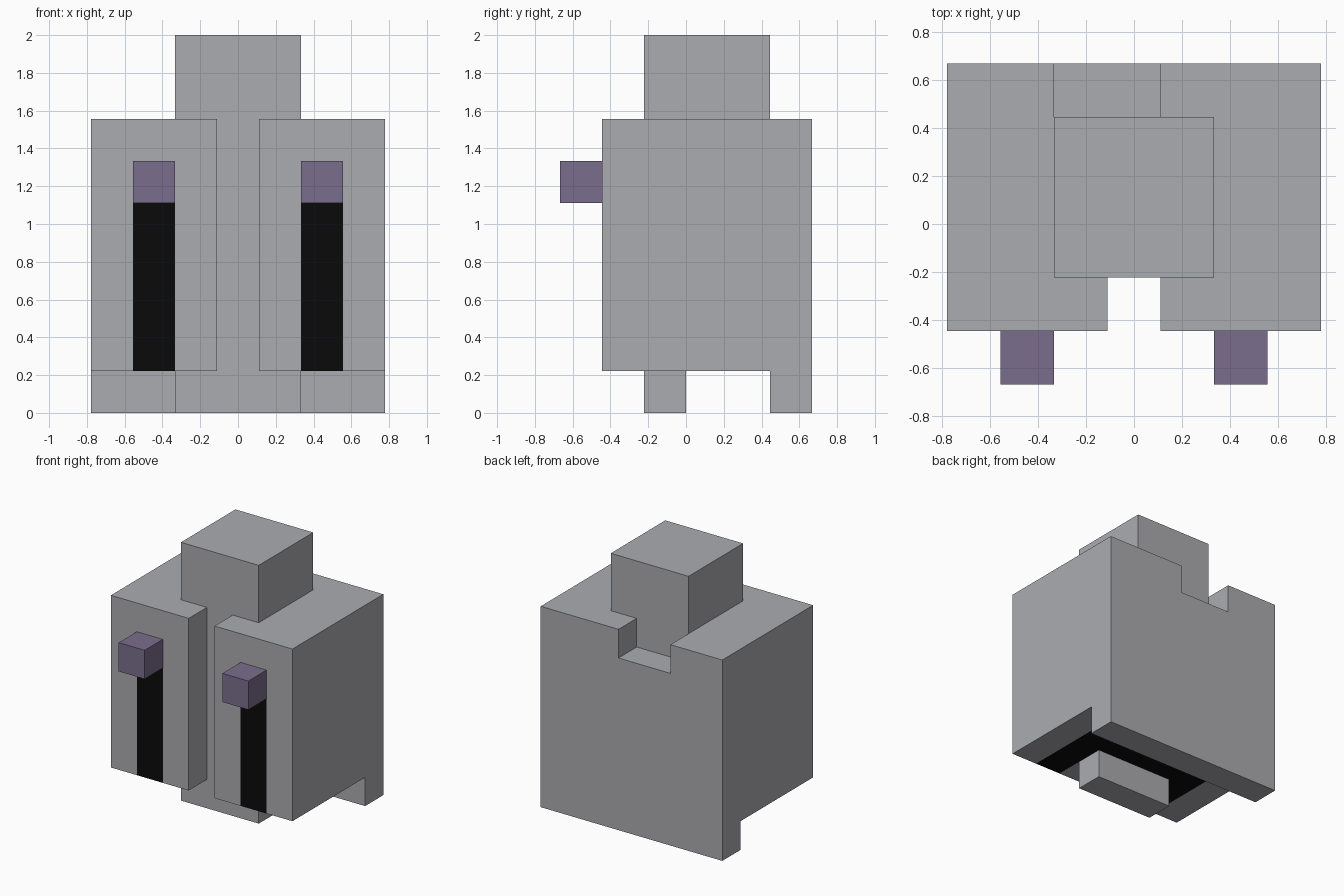
import bpy, bmesh
from mathutils import Vector

if "Cube" in bpy.data.objects:
    bpy.data.objects.remove(bpy.data.objects["Cube"], do_unlink=True)

U = 2 / 9  # one block unit


def material(name, rgb):
    m = bpy.data.materials.new(name)
    m.use_nodes = True
    m.diffuse_color = (*rgb, 1)
    bsdf = m.node_tree.nodes["Principled BSDF"]
    bsdf.inputs["Base Color"].default_value = (*rgb, 1)
    bsdf.inputs["Roughness"].default_value = 0.9
    return m


GREY = material("stone grey", (0.41, 0.413, 0.434))
BLACK = material("black", (0.003, 0.003, 0.003))
PURPLE = material("dusty purple", (0.195, 0.155, 0.262))


def prism(name, plan, z0, z1, *mats):
    """Extrude a plan outline, given in block units, from z0 to z1."""
    bm = bmesh.new()
    base = bm.faces.new([bm.verts.new((x * U, y * U, z0 * U)) for x, y in plan])
    ext = bmesh.ops.extrude_face_region(bm, geom=[base], use_keep_orig=True)
    top = [v for v in ext["geom"] if isinstance(v, bmesh.types.BMVert)]
    bmesh.ops.translate(bm, verts=top, vec=(0, 0, (z1 - z0) * U))
    bmesh.ops.recalc_face_normals(bm, faces=bm.faces)
    me = bpy.data.meshes.new(name)
    bm.to_mesh(me)
    bm.free()
    for m in mats:
        me.materials.append(m)
    ob = bpy.data.objects.new(name, me)
    bpy.context.collection.objects.link(ob)
    return ob


def box(name, x, y, z, *mats):
    plan = [(x[0], y[0]), (x[1], y[0]), (x[1], y[1]), (x[0], y[1])]
    return prism(name, plan, *z, *mats)


# Torso: wide block with a slot down the front
right_half = [(-0.5, -1), (-0.5, -2), (-3.5, -2), (-3.5, 3)]
left_half = [(-x, y) for x, y in reversed(right_half)]
torso = prism("torso", right_half + left_half, 1, 7, GREY, BLACK)

# Notch in the top rear edge
cutter = box("notch_cutter", (-1.5, 0.5), (2, 4), (6, 8))
cutter.hide_render = True
cut = torso.modifiers.new("notch", "BOOLEAN")
cut.operation, cut.solver, cut.object = "DIFFERENCE", "EXACT", cutter
bpy.context.view_layer.objects.active = torso
bpy.ops.object.modifier_apply(modifier=cut.name)
bpy.data.objects.remove(cutter, do_unlink=True)

# Cut the torso faces along the borders of the black areas
bm = bmesh.new()
bm.from_mesh(torso.data)
planes = [((x, 0, 0), (1, 0, 0)) for x in (-2.5, -1.5, 1.5, 2.5)]
planes += [((0, y, 0), (0, 1, 0)) for y in (-1, 2)] + [((0, 0, 5), (0, 0, 1))]
for co, no in planes:
    bmesh.ops.bisect_plane(bm, geom=bm.verts[:] + bm.edges[:] + bm.faces[:],
                           dist=1e-5, plane_co=Vector(co) * U, plane_no=no)

# Black front stripes that run on into the underside
for f in bm.faces:
    c, n = f.calc_center_median() / U, f.normal
    stripe = 1.5 < abs(c.x) < 2.5
    front = n.y < -0.9 and c.y < -1.9 and stripe and c.z < 5
    under = n.z < -0.9 and abs(c.x) < 2.5 and c.y < 2 and (c.y > -1 or stripe)
    f.material_index = 1 if front or under else 0
bmesh.ops.dissolve_limit(bm, angle_limit=0.01, verts=bm.verts[:],
                         edges=bm.edges[:], delimit={"MATERIAL"})
bm.to_mesh(torso.data)
bm.free()

# Head and feet
box("head", (-1.5, 1.5), (-1, 2), (7, 9), GREY)
box("front_foot", (-1.5, 1.5), (-1, 0), (0, 1), GREY)
box("back_foot", (-3.5, 3.5), (2, 3), (0, 1), GREY)

# Knobs above the stripes
for side, s in (("left", 1), ("right", -1)):
    box(f"{side}_knob", sorted((1.5 * s, 2.5 * s)), (-3, -2), (5, 6), PURPLE)
